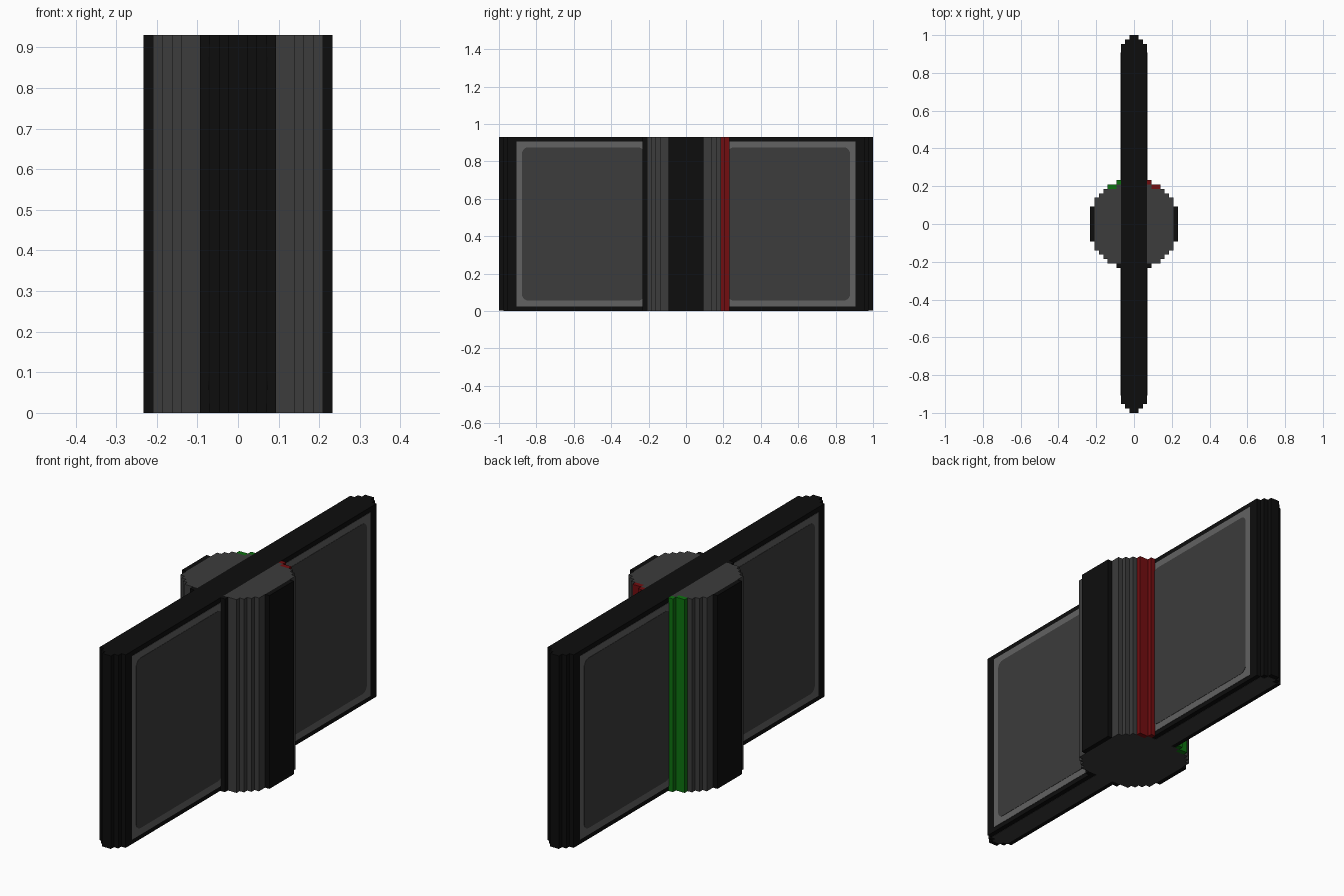
import bpy, bmesh, math
from mathutils import Vector

cube = bpy.data.objects.get("Cube")
if cube:
    bpy.data.objects.remove(cube)

U = 2 / 86          # one grid step
H = 40              # height in grid steps


def material(name, rgb):
    m = bpy.data.materials.new(name)
    m.use_nodes = True
    m.diffuse_color = (*rgb, 1)
    b = m.node_tree.nodes["Principled BSDF"]
    b.inputs["Base Color"].default_value = (*rgb, 1)
    b.inputs["Roughness"].default_value = 0.8
    return m


BLACK = material("black", (0.004, 0.004, 0.004))
GREY = material("dark grey", (0.045, 0.045, 0.045))
LIGHT = material("mid grey", (0.122, 0.122, 0.122))
RED = material("red", (0.17, 0.004, 0.005))
GREEN = material("green", (0.004, 0.17, 0.005))


def extrude(name, outlines, direction, mat):
    """Extrude closed outlines (3D points in grid steps) along a direction."""
    bm = bmesh.new()
    for pts in outlines:
        face = bm.faces.new([bm.verts.new(Vector(p) * U) for p in pts])
        new = bmesh.ops.extrude_face_region(bm, geom=[face], use_keep_orig=True)["geom"]
        bmesh.ops.translate(bm, vec=Vector(direction) * U,
                            verts=[g for g in new if isinstance(g, bmesh.types.BMVert)])
    bmesh.ops.recalc_face_normals(bm, faces=bm.faces)
    mesh = bpy.data.meshes.new(name)
    bm.to_mesh(mesh)
    bm.free()
    mesh.materials.append(mat)
    ob = bpy.data.objects.new(name, mesh)
    bpy.context.collection.objects.link(ob)
    return ob


def prism(name, outlines, mat, z0=0, z1=H):
    """Upright prism from one or more xy outlines."""
    return extrude(name, [[(x, y, z0) for x, y in o] for o in outlines], (0, 0, z1 - z0), mat)


def four_way(q):
    """Mirror a quarter outline, running from +x to +y, into all quadrants."""
    half = q + [(-x, y) for x, y in reversed(q)]
    return half + [(-x, -y) for x, y in half]


def rect(x0, x1, y0, y1):
    return [(x0, y0), (x1, y0), (x1, y1), (x0, y1)]


def rounded(y0, y1, z0, z1, r):
    """Rounded rectangle in the yz plane."""
    corners = [(y1 - r, z1 - r), (y0 + r, z1 - r), (y0 + r, z0 + r), (y1 - r, z0 + r)]
    return [(cy + r * math.cos(math.radians(90 * i + 18 * k)),
             cz + r * math.sin(math.radians(90 * i + 18 * k)))
            for i, (cy, cz) in enumerate(corners) for k in range(6)]


# Long upright board with stepped ends, and its grey underside
prism("board", [four_way([(3, 41), (2, 41), (2, 42), (1, 42), (1, 43)])], BLACK, 0.06)
prism("board_underside", [four_way([(3, 9), (2, 9), (2, 41), (1, 41), (1, 42)])], GREY, 0, 0.15)

# Half drum outline, stepped, with a notch at the back for the coloured strip
drum = [(3, 9), (4, 9), (4, 8), (7, 8), (7, 7), (8, 7), (8, 6), (9, 6),
        (9, -6), (8, -6), (8, -7), (7, -7), (7, -8), (6, -8), (6, -9), (3, -9)]

for side, s, strip in (("left", 1, RED), ("right", -1, GREEN)):
    def flip(o):
        return [(s * x, y) for x, y in o]

    # Drum half with its black outer and front bars and coloured back strip
    prism(side + "_drum", [flip(drum)], GREY)
    prism(side + "_outer_bar", [flip(rect(9, 10, -4, 4))], BLACK)
    prism(side + "_front_bar", [flip(rect(3, 4, -10, -9))], BLACK)
    prism(side + "_back_strip", [flip(rect(4, 6, 8, 9)), flip(rect(3, 4, 9, 10))], strip)

    # Framed panels on the board, in front of and behind the drum
    for end, e in (("front", -1), ("back", 1)):
        frame = [(9, 1), (39, 1), (39, 39), (9, 39)]
        panel = rounded(9.6, 37.7, 2.4, 37.6, 1.4)
        for part, pts, depth, mat in (("frame", frame, 0.06, LIGHT), ("panel", panel, 0.12, GREY)):
            extrude(f"{side}_{end}_{part}", [[(s * 2.95, e * y, z) for y, z in pts]],
                    (s * (0.05 + depth), 0, 0), mat)
